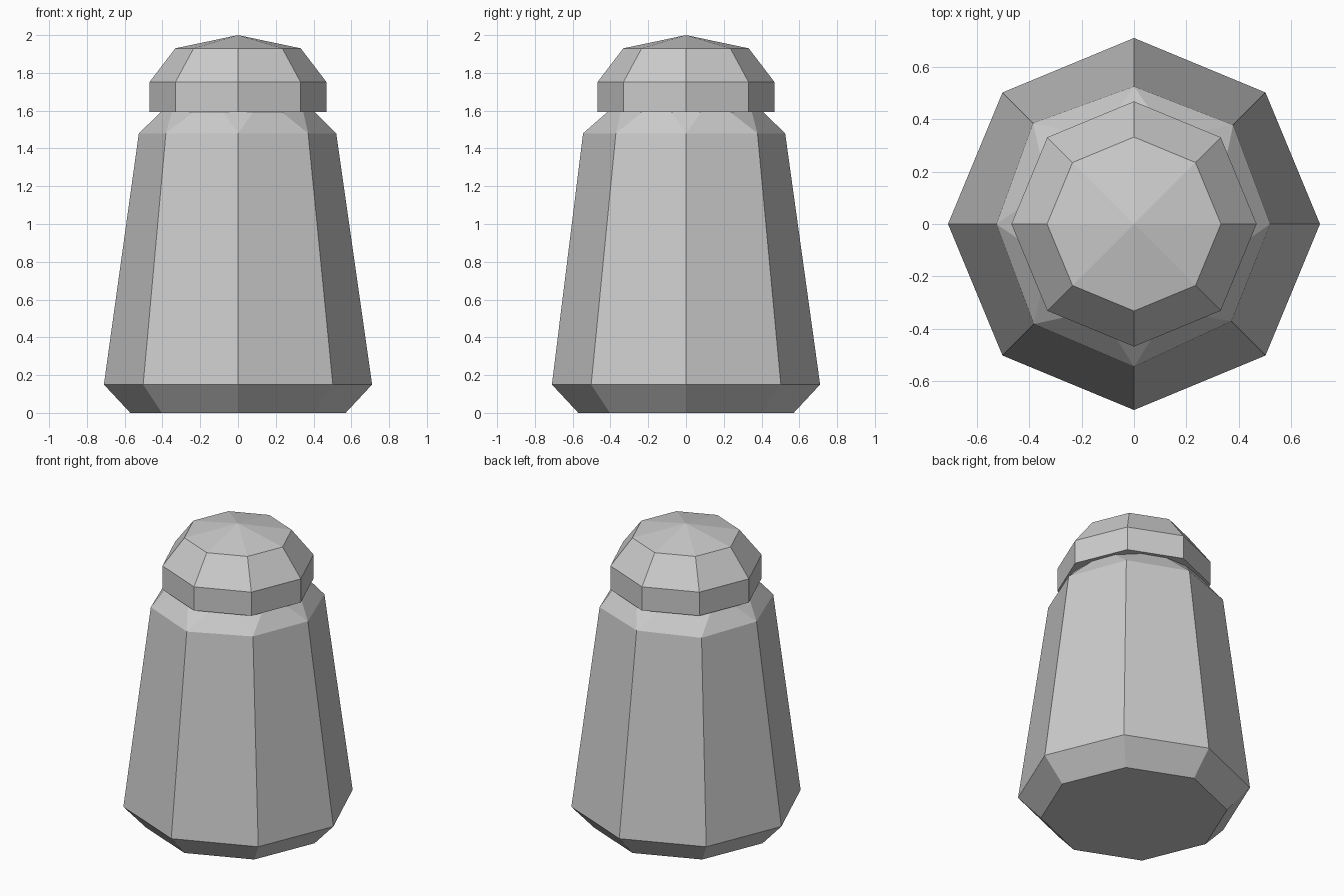
import bpy, math

if "Cube" in bpy.data.objects:
    bpy.data.objects.remove(bpy.data.objects["Cube"])

N = 8

def ring(r, z, turn=0.0):
    """Octagon of points; r is one radius or a list of eight."""
    rs = r if isinstance(r, list) else [r] * N
    return [(rs[i] * math.cos((i + turn) * math.tau / N),
             rs[i] * math.sin((i + turn) * math.tau / N), z) for i in range(N)]

def bridge(a, b):
    """Quads between ring number a and ring number b."""
    return [(a * N + i, a * N + (i + 1) % N, b * N + (i + 1) % N, b * N + i)
            for i in range(N)]

def make(name, verts, faces):
    mesh = bpy.data.meshes.new(name)
    mesh.from_pydata(verts, [], faces)
    mesh.update()
    obj = bpy.data.objects.new(name, mesh)
    bpy.context.collection.objects.link(obj)
    return obj

# Tapered body: chamfered foot, slightly uneven upper rim, twisted shoulder
rim = [0.52, 0.535, 0.525, 0.545, 0.525, 0.54, 0.545, 0.525]
verts = ring(0.57, 0) + ring(0.71, 0.15) + ring(rim, 1.48) + ring(0.355, 1.67, 0.5)
faces = [tuple(reversed(range(N)))] + bridge(0, 1) + bridge(1, 2)
for i in range(N):
    j = (i + 1) % N
    faces.append((2 * N + i, 2 * N + j, 3 * N + i))
    faces.append((2 * N + j, 3 * N + j, 3 * N + i))
faces.append(tuple(range(3 * N, 4 * N)))
make("body", verts, faces)

# Faceted domed cap
verts = ring(0.468, 1.593) + ring(0.468, 1.752) + ring(0.332, 1.93) + [(0, 0, 2.0)]
faces = [tuple(reversed(range(N)))] + bridge(0, 1) + bridge(1, 2)
faces += [(2 * N + i, 2 * N + (i + 1) % N, 3 * N) for i in range(N)]
make("cap", verts, faces)
